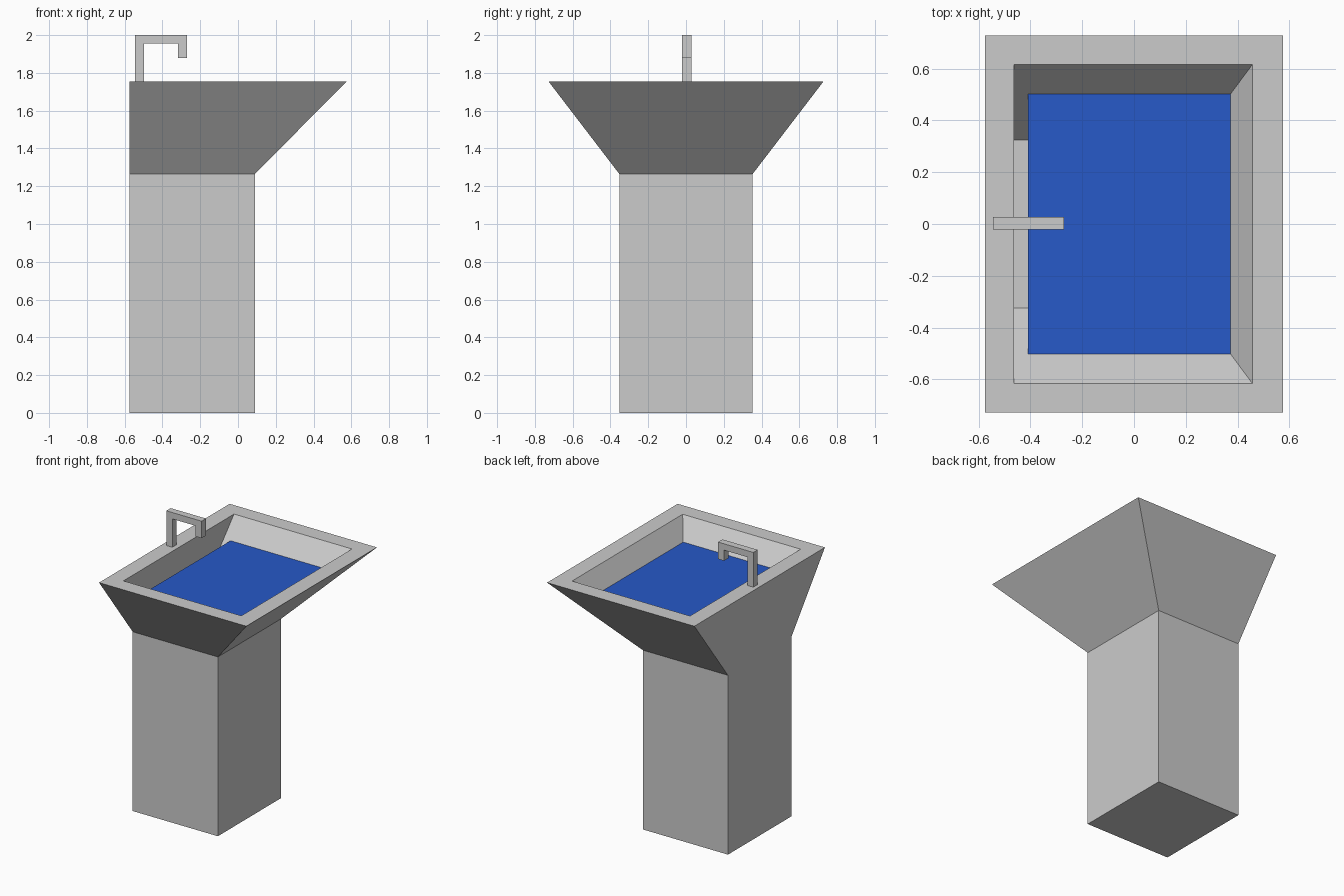
import bpy, bmesh

if "Cube" in bpy.data.objects:
    bpy.data.objects.remove(bpy.data.objects["Cube"])


def finish(bm, name):
    bmesh.ops.recalc_face_normals(bm, faces=bm.faces[:])
    mesh = bpy.data.meshes.new(name)
    bm.to_mesh(mesh)
    bm.free()
    obj = bpy.data.objects.new(name, mesh)
    bpy.context.collection.objects.link(obj)
    return obj


def rect(bm, x0, x1, half_y, z):
    return [bm.verts.new(p) for p in ((x0, -half_y, z), (x1, -half_y, z),
                                      (x1, half_y, z), (x0, half_y, z))]


# Pedestal flaring into the basin, over the rim and down to the basin floor
bm = bmesh.new()
sections = [(-0.575, 0.09, 0.353, 0.0), (-0.575, 0.09, 0.353, 1.265),
            (-0.575, 0.575, 0.728, 1.755), (-0.463, 0.458, 0.617, 1.755),
            (-0.463, 0.242, 0.325, 1.425)]
rings = [rect(bm, *s) for s in sections]
for a, b in zip(rings, rings[1:]):
    for i in range(4):
        j = (i + 1) % 4
        bm.faces.new((a[i], a[j], b[j], b[i]))
bm.faces.new(rings[0][::-1])
bm.faces.new(rings[-1])
finish(bm, "basin_and_pedestal")

# Water surface, stopping just short of the tap-side wall
bm = bmesh.new()
bm.faces.new(rect(bm, -0.41, 0.373, 0.503, 1.625))
water = finish(bm, "water")
blue = bpy.data.materials.new("water_blue")
blue.diffuse_color = (0.02, 0.1, 0.58, 1)
blue.use_nodes = True
blue.node_tree.nodes["Principled BSDF"].inputs["Base Color"].default_value = blue.diffuse_color
water.data.materials.append(blue)

# Square-section tap: side profile extruded across y
bm = bmesh.new()
profile = [(-0.545, 1.755), (-0.498, 1.755), (-0.498, 1.955), (-0.317, 1.955),
           (-0.317, 1.88), (-0.27, 1.88), (-0.27, 2.0), (-0.545, 2.0)]
face = bm.faces.new([bm.verts.new((x, -0.021, z)) for x, z in profile])
out = bmesh.ops.extrude_face_region(bm, geom=[face])
moved = [g for g in out["geom"] if isinstance(g, bmesh.types.BMVert)]
bmesh.ops.translate(bm, verts=moved, vec=(0, 0.049, 0))
finish(bm, "tap")
